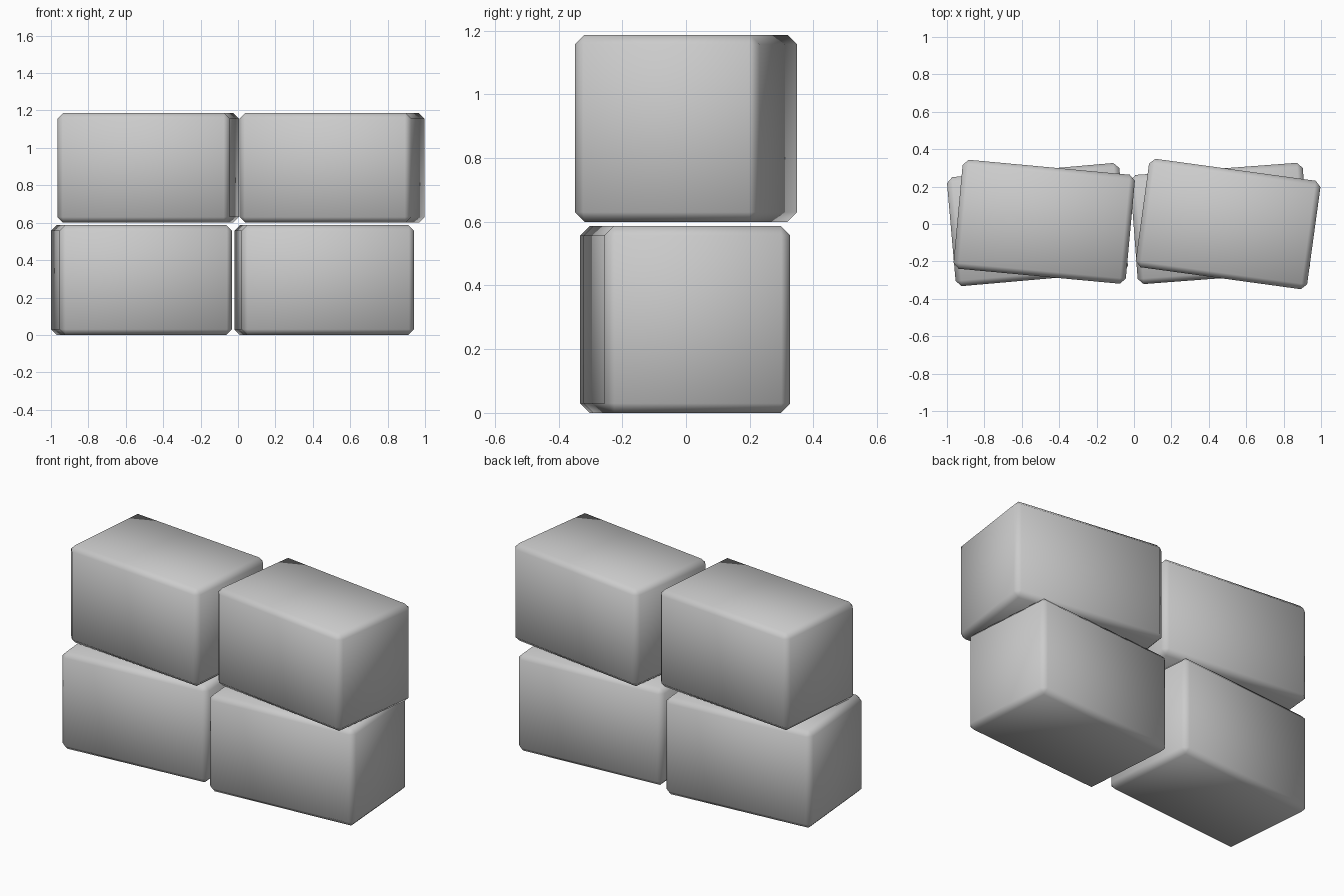
import bpy
from math import radians

if "Cube" in bpy.data.objects:
    bpy.data.objects.remove(bpy.data.objects["Cube"])

LENGTH, DEPTH, HEIGHT = 0.925, 0.585, 0.587
PITCH = 0.6


def block(name, x, y, level, angle):
    """One chamfered, smooth-shaded block turned about z."""
    bpy.ops.mesh.primitive_cube_add(size=1, location=(x, y, level * PITCH + HEIGHT / 2))
    ob = bpy.context.object
    ob.name = name
    ob.scale = (LENGTH, DEPTH, HEIGHT)
    bpy.ops.object.transform_apply(location=False, rotation=False, scale=True)
    ob.rotation_euler.z = radians(angle)
    bevel = ob.modifiers.new("edge_chamfer", 'BEVEL')
    bevel.width = 0.03
    bevel.segments = 1
    bpy.ops.object.shade_smooth()
    return ob


# lower row, turned one way
block("lower_left_block", -0.516, -0.003, 0, 5.0)
block("lower_right_block", 0.461, 0.003, 0, 4.3)
# upper row, turned the other way
block("upper_left_block", -0.48, 0.012, 1, -5.3)
block("upper_right_block", 0.503, 0.0, 1, -7.8)
